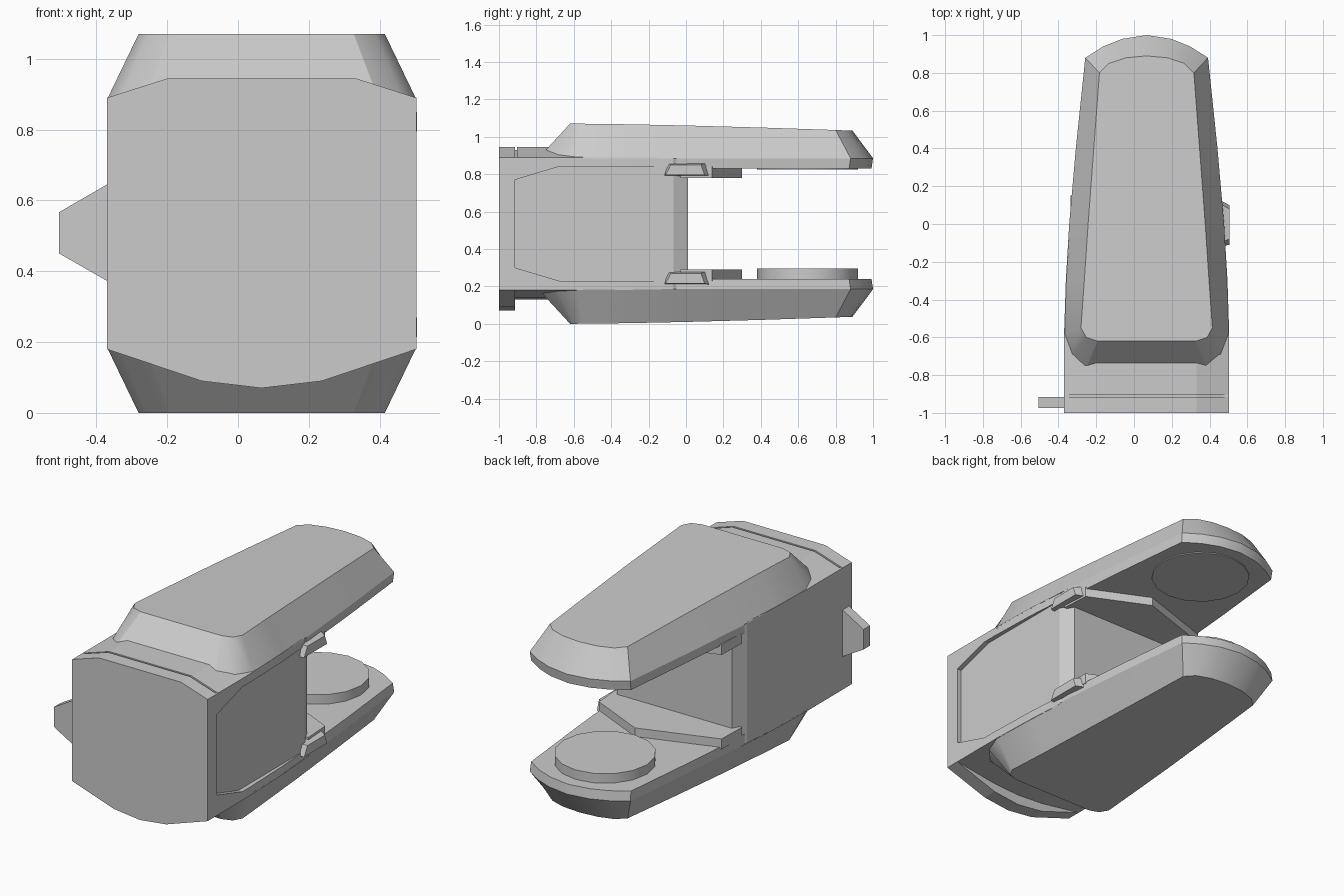
import bpy, bmesh, math

old = bpy.data.objects.get("Cube")
if old:
    bpy.data.objects.remove(old, do_unlink=True)

CX = 0.067       # centre line of the body
H = 1.07         # total height

grey = bpy.data.materials.new("plain grey")
grey.use_nodes = True
grey.diffuse_color = (0.6, 0.6, 0.6, 1)
grey.node_tree.nodes["Principled BSDF"].inputs["Base Color"].default_value = (0.6, 0.6, 0.6, 1)


def loft(name, rings, flip=False):
    """Skin closed rings of points and cap both ends; flip mirrors top to bottom."""
    bm = bmesh.new()
    loops = [[bm.verts.new((x, y, H - z if flip else z)) for x, y, z in r] for r in rings]
    for a, b in zip(loops, loops[1:]):
        for i in range(len(a)):
            j = (i + 1) % len(a)
            bm.faces.new((a[i], a[j], b[j], b[i]))
    bm.faces.new(loops[0])
    bm.faces.new(loops[-1])
    bmesh.ops.recalc_face_normals(bm, faces=bm.faces)
    mesh = bpy.data.meshes.new(name)
    bm.to_mesh(mesh)
    bm.free()
    ob = bpy.data.objects.new(name, mesh)
    bpy.context.collection.objects.link(ob)
    mesh.materials.append(grey)
    return ob


def smooth(ob):
    bpy.ops.object.select_all(action='DESELECT')
    ob.select_set(True)
    bpy.context.view_layer.objects.active = ob
    bpy.ops.object.shade_smooth_by_angle(angle=math.radians(28))


def both(half):
    """Mirror a half outline (offset, other) about the centre line."""
    return [(CX + w, v) for w, v in half] + [(CX - w, v) for w, v in reversed(half) if w > 0]


def flat(half, z):
    return [(x, y, z) for x, y in both(half)]


def along_y(name, half, y0, y1, flip=False):
    return loft(name, [[(x, y, z) for x, z in both(half)] for y in (y0, y1)], flip)


# Front slab with chamfered top and curved belly
along_y("front_slab", [(0, 0.07), (0.17, 0.09), (0.437, 0.18), (0.437, 0.89), (0.265, 0.945)],
        -1.0, -0.915)

# Main body block, narrowing to the rear wall
plan = [(0.437, -0.915), (0.437, -0.6), (0.428, -0.3), (0.412, -0.07), (0.37, 0.01)]
body = loft("main_body", [flat(plan, 0.18), flat(plan, 0.89)])

# Recessed panel on the left side
outline = [(-0.914, 0.3), (-0.914, 0.77), (-0.68, 0.84), (0.1, 0.84), (0.1, 0.23), (-0.68, 0.23)]
cutter = loft("panel_cutter", [[(x, y, z) for y, z in outline] for x in (CX + 0.411, CX + 0.6)])
cut = body.modifiers.new("panel", 'BOOLEAN')
cut.object = cutter
cut.solver = 'EXACT'
bpy.context.view_layer.objects.active = body
bpy.ops.object.modifier_apply(modifier=cut.name)
bpy.data.objects.remove(cutter, do_unlink=True)

# Chamfered roof and belly strips, with a thin groove behind the slab
along_y("roof_cap", [(0.437, 0.88), (0.437, 0.89), (0.265, 0.945)], -0.903, -0.55)
along_y("roof_groove", [(0.437, 0.88), (0.265, 0.93)], -0.915, -0.903)
along_y("belly_cap", [(0, 0.13), (0.17, 0.14), (0.437, 0.18), (0.437, 0.19)], -0.915, -0.55)

# Pod outlines as half widths along the length
base = [(0, 1.0), (0.13, 0.98), (0.23, 0.94), (0.325, 0.88), (0.375, 0.4), (0.41, 0),
        (0.428, -0.3), (0.437, -0.58), (0.40, -0.70), (0.33, -0.79)]
crown = [(0, 0.89), (0.11, 0.88), (0.2, 0.85), (0.25, 0.8), (0.28, 0.4), (0.31, 0),
         (0.33, -0.3), (0.348, -0.55), (0.32, -0.6), (0.26, -0.62)]
rim = base[:6] + [(0.41, -0.05)]
lip = [(w * 0.99, y - 0.008) for w, y in rim]
shelf = [(0.475, -0.03), (0.465, 0.14), (0.12, 0.30), (-0.335, 0.15), (-0.34, -0.03)]


def crown_height(y):
    return H - 0.037 * ((y + 0.62) / 1.5) ** 1.5 if y > -0.62 else H


for side, flip in (("upper", False), ("lower", True)):
    # Tapered outer pod
    top = [(x, y, crown_height(y)) for x, y in both(crown)]
    smooth(loft(side + "_pod", [flat(base, 0.885), top], flip))
    # Jaw plate on the inside of the pod
    smooth(loft(side + "_jaw", [flat(lip, 0.83), flat(rim, 0.885)], flip))
    # Angled shelf next to the rear wall
    loft(side + "_shelf", [[(x, y, z) for x, y in shelf] for z in (0.78, 0.84)], flip)


def disc(name, radius, z0, z1):
    ring = [(math.cos(a * math.tau / 16) * radius + CX, math.sin(a * math.tau / 16) * radius + 0.65)
            for a in range(16)]
    smooth(loft(name, [[(x, y, z) for x, y in ring] for z in (z0, z1)]))


# Raised round pad below, thin matching plate above
disc("lower_pad", 0.27, 0.23, 0.295)
disc("upper_pad", 0.27, 0.824, 0.835)

# Side clips at the jaw corners
for name, z in (("lower_clip", 0.21), ("upper_clip", 0.79)):
    inner = [(-0.12, 0), (0.13, 0), (0.11, 0.07), (-0.10, 0.07)]
    outer = [(-0.11, 0.005), (0.10, 0.005), (0.08, 0.06), (-0.08, 0.06)]
    loft(name, [[(x, y, z + h) for y, h in pts] for x, pts in ((0.45, inner), (0.505, outer))])

# Tapered knob on the right side of the slab
loft("side_knob", [[(x, y, z) for y, z in ((-0.975, lo), (-0.915, lo), (-0.915, hi), (-0.975, hi))]
                   for x, lo, hi in ((-0.505, 0.45, 0.567), (-0.365, 0.37, 0.648))])
